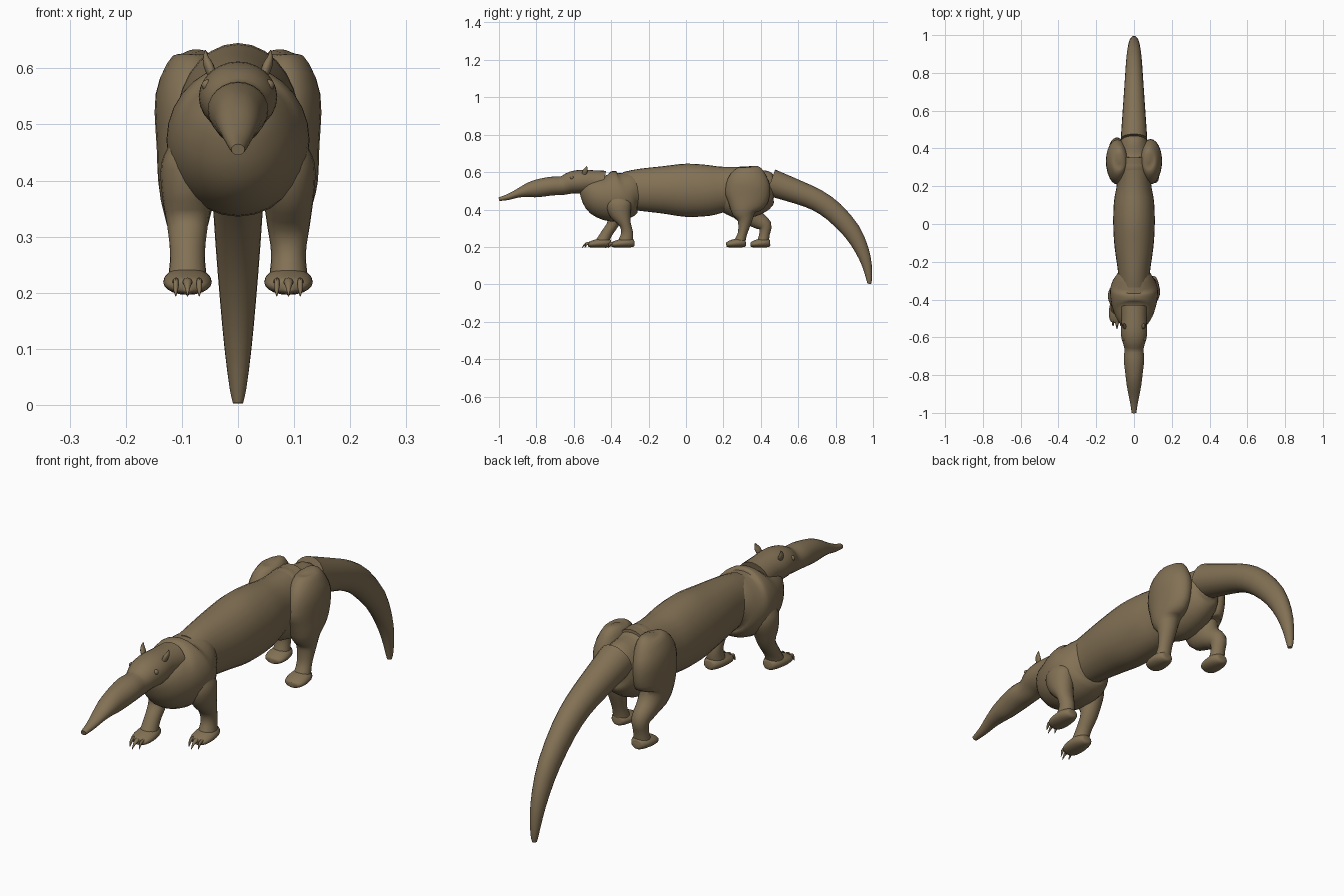
import bpy, bmesh, math
from mathutils import Vector

cube = bpy.data.objects.get("Cube")
if cube:
    bpy.data.objects.remove(cube, do_unlink=True)


def flat_colour(name, rgb):
    mat = bpy.data.materials.new(name)
    mat.use_nodes = True
    mat.diffuse_color = (*rgb, 1)
    bsdf = mat.node_tree.nodes["Principled BSDF"]
    bsdf.inputs["Base Color"].default_value = (*rgb, 1)
    bsdf.inputs["Roughness"].default_value = 0.8
    return mat


BROWN = flat_colour("brown fur", (0.225, 0.165, 0.09))


def spline(stations, steps):
    """Catmull-Rom through tuples of any length."""
    pts = [Vector(s) for s in stations]
    pts = [pts[0] * 2 - pts[1]] + pts + [pts[-1] * 2 - pts[-2]]
    out = []
    for a, b, c, d in zip(pts, pts[1:], pts[2:], pts[3:]):
        for i in range(steps):
            t = i / steps
            out.append(b + (c - a) * (t / 2) + (a * 2 - b * 5 + c * 4 - d) * (t * t / 2)
                       + (b * 3 - a - c * 3 + d) * (t ** 3 / 2))
    return out + [pts[-2]]


def loft(name, stations, sides=20, steps=3):
    """Skin ellipses (x, y, z, half width, half depth) along a path."""
    rings = spline(stations, steps)
    centres = [Vector(r[:3]) for r in rings]
    bm = bmesh.new()
    loops = []
    for i, ring in enumerate(rings):
        tangent = (centres[min(i + 1, len(rings) - 1)] - centres[max(i - 1, 0)]).normalized()
        across = Vector((1, 0, 0))
        across = (across - tangent * across.dot(tangent)).normalized()
        up = tangent.cross(across)
        w, d = max(ring[3], 0.001), max(ring[4], 0.001)
        loops.append([bm.verts.new(centres[i] + across * w * math.cos(a) + up * d * math.sin(a))
                      for a in (math.tau * k / sides for k in range(sides))])
    for low, high in zip(loops, loops[1:]):
        for k in range(sides):
            n = (k + 1) % sides
            bm.faces.new((low[k], low[n], high[n], high[k]))
    bm.faces.new(loops[0])
    bm.faces.new(loops[-1])
    return finish(name, bm)


def finish(name, bm):
    bmesh.ops.recalc_face_normals(bm, faces=bm.faces)
    mesh = bpy.data.meshes.new(name)
    bm.to_mesh(mesh)
    bm.free()
    mesh.materials.append(BROWN)
    obj = bpy.data.objects.new(name, mesh)
    bpy.context.collection.objects.link(obj)
    bpy.ops.object.select_all(action='DESELECT')
    obj.select_set(True)
    bpy.context.view_layer.objects.active = obj
    bpy.ops.object.shade_smooth_by_angle(angle=math.radians(50))
    return obj


def along_body(name, stations, **kw):
    """Loft on the centre line from (y, z, half width, half height)."""
    return loft(name, [(0, *s) for s in stations], **kw)


# Trunk
along_body("torso", [
    (-.33, .50, .08, .10), (-.25, .505, .085, .112), (-.12, .505, .103, .127),
    (0, .503, .11, .142), (.12, .502, .106, .136), (.22, .51, .09, .118),
    (.36, .52, .09, .11)], sides=28)
along_body("chest", [
    (-.525, .55, .045, .045), (-.505, .52, .08, .08), (-.46, .487, .108, .12),
    (-.40, .472, .124, .135), (-.34, .475, .126, .13), (-.29, .495, .105, .108),
    (-.25, .50, .08, .09)], sides=28)
along_body("pelvis", [
    (.20, .50, .08, .11), (.29, .49, .10, .14), (.38, .50, .095, .125),
    (.44, .525, .07, .09), (.47, .53, .05, .06)], sides=28)

# Head with long snout
along_body("head", [
    (-1.0, .455, .012, .01), (-.95, .467, .02, .016), (-.90, .486, .03, .023),
    (-.85, .502, .039, .036), (-.80, .512, .045, .047), (-.72, .525, .054, .05),
    (-.66, .528, .051, .05), (-.61, .544, .065, .059), (-.56, .549, .07, .063),
    (-.50, .55, .066, .06), (-.44, .54, .07, .068)], sides=24)

# Tail curving down to the ground
along_body("tail", [
    (.452, .545, .07, .073), (.60, .492, .06, .063), (.70, .45, .053, .058),
    (.79, .388, .047, .055), (.885, .285, .04, .048), (.94, .185, .032, .037),
    (.968, .10, .024, .026), (.979, .03, .015, .016), (.98, .003, .009, .01)],
    sides=20, steps=2)

# Front legs: the right one steps forward
FRONT = {
    "left": [(-.36, .47, .03, .05), (-.36, .43, .047, .068), (-.35, .38, .046, .058),
             (-.325, .32, .038, .031), (-.315, .27, .031, .033), (-.325, .22, .035, .04)],
    "right": [(-.38, .47, .03, .05), (-.38, .43, .047, .065), (-.385, .38, .046, .055),
              (-.39, .325, .037, .032), (-.425, .27, .031, .03), (-.45, .22, .035, .036)],
}
# Hind legs: the left one steps forward
HAUNCH = [(.345, .631, .012, .025), (.345, .615, .04, .07), (.335, .55, .06, .113),
          (.325, .46, .058, .116)]
HIND = {
    "left": [(.31, .395, .052, .073), (.315, .35, .041, .043), (.31, .31, .034, .031),
             (.30, .265, .03, .025), (.285, .22, .034, .032)],
    "right": [(.33, .395, .052, .085), (.375, .35, .043, .05), (.42, .315, .035, .038),
              (.42, .27, .03, .028), (.41, .22, .034, .032)],
}
TOE = {"front_left": -.40, "front_right": -.525, "hind_left": .215, "hind_right": .345}


def foot(name, x, toe, length):
    shape = [(0, .212, .012, .01), (.08, .213, .034, .015), (.35, .218, .043, .022),
             (.7, .222, .04, .025), (.95, .22, .026, .02), (1, .22, .012, .01)]
    loft(name, [(x, toe + t * length, z, w, h) for t, z, w, h in shape])


for side, sign in (("left", 1), ("right", -1)):
    x = sign * .09
    loft(f"front_{side}_leg", [(x, *s) for s in FRONT[side]])
    hind = [(sign * (.078 if z > .58 else .087), y, z, w, d) for y, z, w, d in HAUNCH]
    loft(f"hind_{side}_leg", hind + [(x, *s) for s in HIND[side]], sides=24)
    foot(f"front_{side}_foot", x, TOE[f"front_{side}"], .125)
    foot(f"hind_{side}_foot", x, TOE[f"hind_{side}"], .105)

    # Claws: a long middle one between two short ones
    toe = TOE[f"front_{side}"]
    for label, dx, size in (("inner", -.021, .5), ("middle", 0, 1), ("outer", .021, .5)):
        cx = x + dx
        loft(f"front_{side}_{label}_claw", [
            (cx, toe + .025, .218, .008, .008), (cx, toe - .002, .219, .008 * size + .001, .008),
            (cx, toe - .018 * size, .21, .005, .005),
            (cx, toe - .032 * size, .194, .001, .001)], sides=8, steps=2)

    # Pointed ears and small round eyes
    loft(f"{side}_ear", [
        (sign * .046, -.545, .588, .008, .012), (sign * .052, -.54, .604, .009, .014),
        (sign * .057, -.535, .617, .006, .01), (sign * .058, -.53, .632, .001, .001)],
        sides=10, steps=2)
    bm = bmesh.new()
    bmesh.ops.create_uvsphere(bm, u_segments=12, v_segments=8, radius=.01)
    bmesh.ops.translate(bm, verts=bm.verts, vec=(sign * .055, -.61, .57))
    finish(f"{side}_eye", bm)
